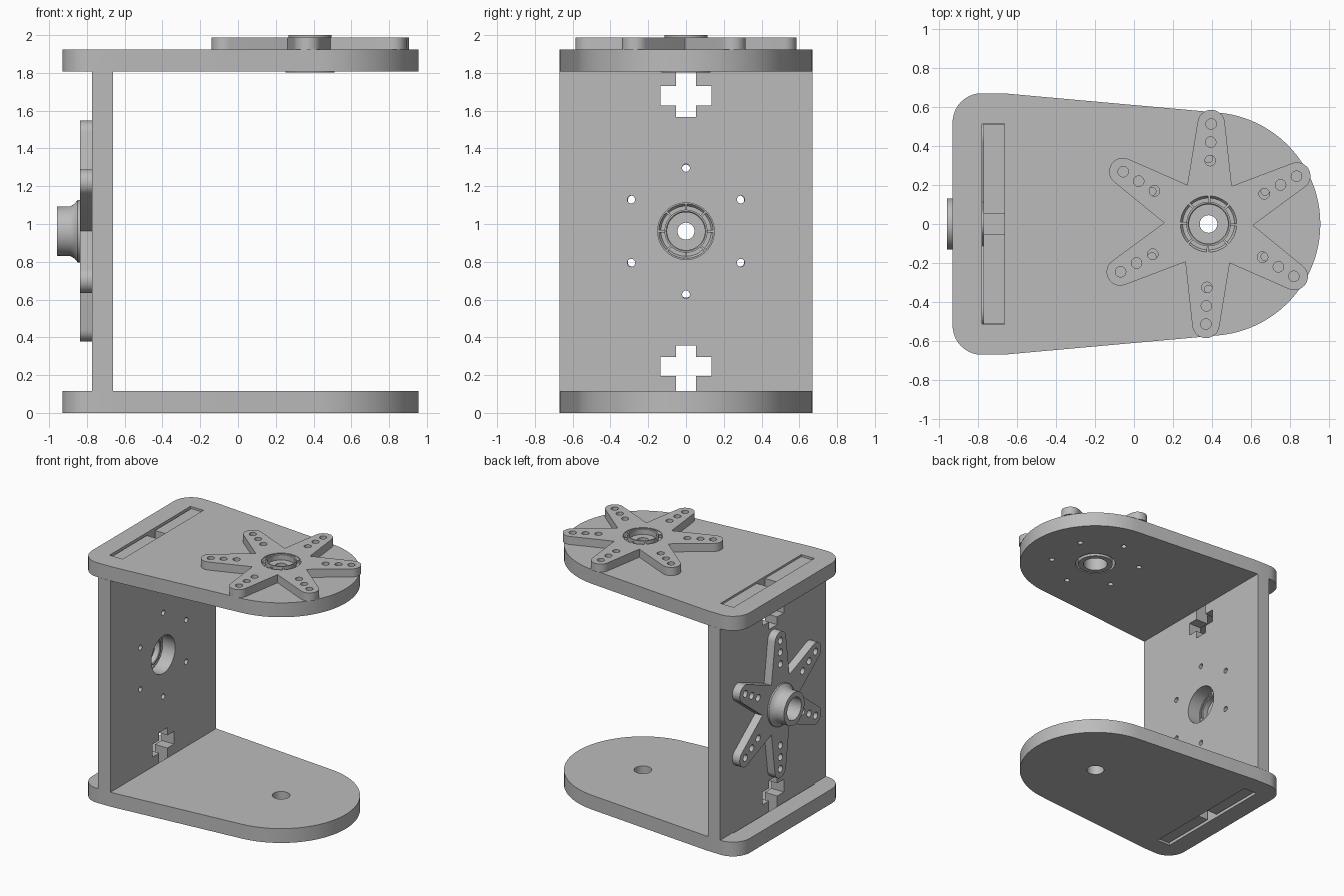
import bpy
import bmesh
from math import sin, cos, radians, tau
from mathutils import Matrix, Vector

if "Cube" in bpy.data.objects:
    bpy.data.objects.remove(bpy.data.objects["Cube"])

grey = bpy.data.materials.new("plain grey")
grey.use_nodes = True
grey.diffuse_color = (0.5, 0.5, 0.5, 1)
grey.node_tree.nodes["Principled BSDF"].inputs["Base Color"].default_value = (0.5, 0.5, 0.5, 1)

PLATE = 0.115          # sheet thickness
TOP = 1.808            # underside of the upper plate
PIVOT = (0.382, 0.0)   # servo axis on the plates
WALL_X = -0.772        # outer face of the wall
MID_Z = 0.962          # servo axis on the wall
# local x, y, z become world y, z, x
UPRIGHT = Matrix(((0, 0, 1, 0), (1, 0, 0, 0), (0, 1, 0, 0), (0, 0, 0, 1)))


def arc(centre, radius, start, end, steps):
    angles = [radians(start + (end - start) * i / steps) for i in range(steps + 1)]
    return [(centre[0] + radius * cos(a), centre[1] + radius * sin(a)) for a in angles]


def circle(centre, radius, steps=32):
    return arc(centre, radius, 0, 360, steps)[:-1]


def polar(radius, degrees, centre=(0, 0)):
    a = radians(degrees)
    return (centre[0] + radius * cos(a), centre[1] + radius * sin(a))


def prism_mesh(outlines, z0, z1):
    bm = bmesh.new()
    for outline in outlines:
        low = [bm.verts.new((x, y, z0)) for x, y in outline]
        high = [bm.verts.new((x, y, z1)) for x, y in outline]
        bm.faces.new(low[::-1])
        bm.faces.new(high)
        for i in range(len(low)):
            j = (i + 1) % len(low)
            bm.faces.new((low[i], low[j], high[j], high[i]))
    bmesh.ops.recalc_face_normals(bm, faces=bm.faces)
    return bm


def add_object(name, bm, matrix=Matrix()):
    mesh = bpy.data.meshes.new(name)
    bm.to_mesh(mesh)
    bm.free()
    mesh.materials.append(grey)
    obj = bpy.data.objects.new(name, mesh)
    bpy.context.collection.objects.link(obj)
    obj.matrix_world = matrix
    return obj


def activate(obj):
    bpy.ops.object.select_all(action='DESELECT')
    obj.select_set(True)
    bpy.context.view_layer.objects.active = obj


def smooth(obj):
    activate(obj)
    bpy.ops.object.shade_smooth_by_angle(angle=radians(30))


def sheet(name, outline, holes, z0, z1, matrix=Matrix()):
    """Extruded outline with holes cut right through it."""
    obj = add_object(name, prism_mesh([outline], z0, z1), matrix)
    cutter = add_object(name + "_cutter", prism_mesh(holes, z0 - 0.1, z1 + 0.1), matrix)
    cutter.hide_render = True
    mod = obj.modifiers.new("holes", 'BOOLEAN')
    mod.operation = 'DIFFERENCE'
    mod.solver = 'EXACT'
    mod.object = cutter
    activate(obj)
    bpy.ops.object.modifier_apply(modifier=mod.name)
    bpy.data.objects.remove(cutter)
    smooth(obj)
    return obj


def mount_holes(centre):
    """Large hub hole ringed by six screw holes."""
    ring = [circle(polar(0.335, 30 + 60 * k, centre), 0.021, 16) for k in range(6)]
    return [circle(centre, 0.15, 48)] + ring


# Upper and lower plates, rounded at the pivot end
half = arc((-0.78, 0.52), 0.15, 180, 90, 10) + [(-0.65, 0.668)] + arc(PIVOT, 0.573, 85, 0, 24)
plate = half + [(x, -y) for x, y in half[-2::-1]]
slot = [(-0.78, -0.512), (-0.664, -0.512), (-0.664, 0.512), (-0.78, 0.512)]
sheet("lower_plate", plate, [slot, circle(PIVOT, 0.065)], 0, PLATE)
sheet("upper_plate", plate, [slot] + mount_holes(PIVOT), TOP, TOP + PLATE)

# Wall with end tabs and cross-shaped nut slots
quarter = [(0.67, 0.847), (0.51, 0.847), (0.51, 0.945), (0.052, 0.945), (0.052, 0.768),
           (0.135, 0.768), (0.135, 0.666), (0.052, 0.666), (0.052, 0.604)]
upper = quarter + [(-y, z) for y, z in reversed(quarter)]
wall = [(y, MID_Z + z) for y, z in upper] + [(y, MID_Z - z) for y, z in reversed(upper)]
sheet("wall", wall, mount_holes((0, MID_Z)), WALL_X, WALL_X + 0.11, UPRIGHT)


def lathe(name, profile, matrix, steps=48):
    bm = bmesh.new()
    rings = []
    for i in range(steps):
        a = tau * i / steps
        rings.append([bm.verts.new((r * cos(a), r * sin(a), z)) for r, z in profile])
    for i in range(steps):
        near, far = rings[i], rings[(i + 1) % steps]
        for j in range(len(profile)):
            k = (j + 1) % len(profile)
            bm.faces.new((near[j], far[j], far[k], near[k]))
    bmesh.ops.recalc_face_normals(bm, faces=bm.faces)
    smooth(add_object(name, bm, matrix))


def servo_horn(name, matrix, turn):
    """Six-armed horn: arms above local z = 0, hub collar below."""
    outline, holes = [], [circle((0, 0), 0.144, 48)]
    for k in range(6):
        angle = turn + 60 * k
        outline.append(polar(0.228, angle - 30))
        outline += arc(polar(0.515, angle), 0.07, angle - 84, angle + 84, 14)
        holes += [circle(polar(r, angle), 0.027, 20) for r in (0.325, 0.42, 0.513)]
    sheet(name + "_arms", outline, holes, 0, 0.065, matrix)

    # Hub: bored collar, flared root, raised lip in a shallow groove
    profile = [(0.045, 0.0), (0.045, 0.03), (0.1, 0.03), (0.1, 0.072), (0.105, 0.077),
               (0.114, 0.077), (0.114, 0.045), (0.133, 0.045), (0.1445, 0.06), (0.1445, 0.0),
               (0.165, 0.0), (0.165, -0.012), (0.145, -0.028), (0.132, -0.05),
               (0.13, -0.122), (0.09, -0.122), (0.09, 0.0)]
    lathe(name + "_hub", profile, matrix)

    # Short ribs across the groove
    ribs = []
    for k in range(8):
        a = radians(turn + 15 + 45 * k)
        along, across = Vector((cos(a), sin(a))), Vector((-sin(a), cos(a))) * 0.006
        ribs.append([tuple(along * r + across * s)
                     for r, s in ((0.107, -1), (0.144, -1), (0.144, 1), (0.107, 1))])
    add_object(name + "_ribs", prism_mesh(ribs, 0.04, 0.063), matrix)


servo_horn("upper_horn", Matrix.Translation((*PIVOT, TOP + PLATE)), 28.5)
servo_horn("wall_horn", Matrix.Translation((WALL_X - 0.065, 0, MID_Z)) @ UPRIGHT, 30)
